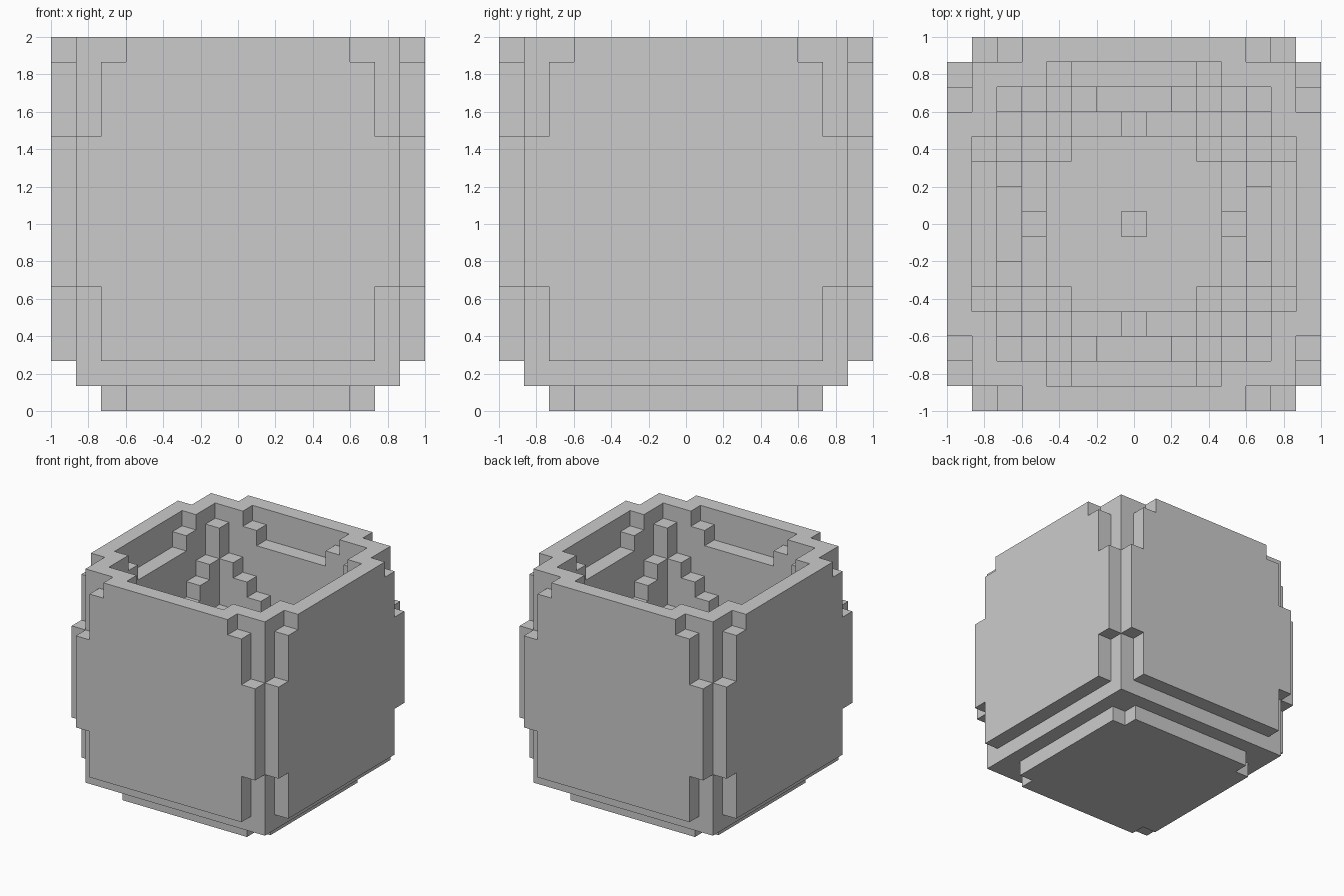
import bpy, bmesh, math
from mathutils import Vector

if "Cube" in bpy.data.objects:
    bpy.data.objects.remove(bpy.data.objects["Cube"])

N = 15              # blocks along each side
S = 2.0 / N         # block size
H = N // 2


def in_body(i, j, k):
    """Rounded block body with raised side panels and a stepped foot."""
    small, big = sorted((abs(i), abs(j)))
    if k == 0:                                   # foot plate, corners cut
        return big <= 5 and small <= 4
    if k == 1 or big <= 6:                       # core
        return big <= 6
    half_width = 6 if 5 <= k <= 10 else 4 if k == 14 else 5
    return big == 7 and small <= half_width      # raised side panels


def in_cavity(i, j, k):
    """Flared opening above a rounded bowl."""
    r = abs(i) ** 3 + abs(j) ** 3
    if k >= 5:
        return r <= (4 + 0.2625 * (k - 5)) ** 3
    return r + (5 - k) ** 3 <= 64


blocks = {(i, j, k)
          for i in range(-H, H + 1) for j in range(-H, H + 1) for k in range(N)
          if in_body(i, j, k) and not in_cavity(i, j, k)}

# Emit only the exposed block faces
bm = bmesh.new()
corners = {}


def corner(p):
    key = tuple(round(c * 2) for c in p)
    if key not in corners:
        corners[key] = bm.verts.new((p[0] * S, p[1] * S, p[2] * S))
    return corners[key]


for b in blocks:
    centre = Vector((b[0], b[1], b[2] + 0.5))
    for axis in range(3):
        for sign in (-1, 1):
            d = [0, 0, 0]
            d[axis] = sign
            if (b[0] + d[0], b[1] + d[1], b[2] + d[2]) in blocks:
                continue
            n = Vector(d)
            u = Vector([1.0 if a == (axis + 1) % 3 else 0.0 for a in range(3)])
            v = n.cross(u)
            bm.faces.new([corner(centre + 0.5 * (n + s * u + t * v))
                          for s, t in ((-1, -1), (1, -1), (1, 1), (-1, 1))])

# Merge coplanar squares into clean flat faces
bmesh.ops.dissolve_limit(bm, angle_limit=math.radians(1),
                         verts=bm.verts[:], edges=bm.edges[:])

mesh = bpy.data.meshes.new("block_pot")
bm.to_mesh(mesh)
bm.free()
bpy.context.collection.objects.link(bpy.data.objects.new("block_pot", mesh))
